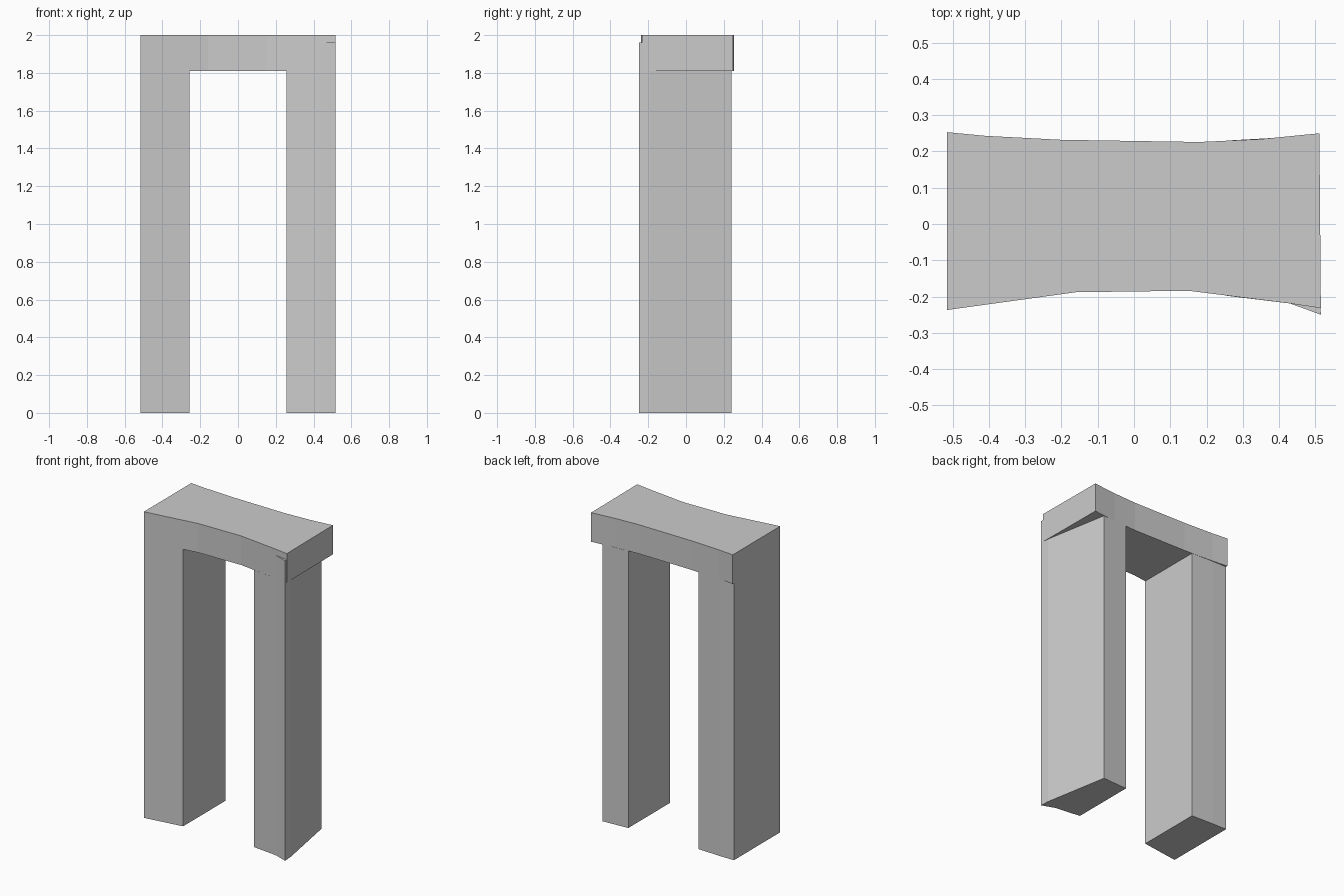
import bpy
import bmesh

cube = bpy.data.objects.get("Cube")
if cube:
    bpy.data.objects.remove(cube, do_unlink=True)

stone = bpy.data.materials.new("grey stone")
stone.use_nodes = True
grey = (0.6, 0.6, 0.6, 1)
stone.diffuse_color = grey
stone.node_tree.nodes["Principled BSDF"].inputs["Base Color"].default_value = grey


def prism(name, outline, bottom, top):
    """Extrude a plan outline upwards from bottom to top."""
    bm = bmesh.new()
    base = bm.faces.new([bm.verts.new((x, y, bottom)) for x, y in outline])
    lifted = bmesh.ops.extrude_face_region(bm, geom=[base])["geom"]
    verts = [v for v in lifted if isinstance(v, bmesh.types.BMVert)]
    bmesh.ops.translate(bm, vec=(0, 0, top - bottom), verts=verts)
    bmesh.ops.recalc_face_normals(bm, faces=bm.faces)
    mesh = bpy.data.meshes.new(name)
    bm.to_mesh(mesh)
    bm.free()
    mesh.materials.append(stone)
    obj = bpy.data.objects.new(name, mesh)
    bpy.context.collection.objects.link(obj)
    return obj


LEDGE = 1.81

# Lintel with gently concave front and back
prism("lintel", [
    (-0.515, -0.237), (-0.16, -0.188), (0.15, -0.184), (0.43, -0.219), (0.515, -0.232),
    (0.511, 0.25), (0.35, 0.234), (0.18, 0.226), (-0.2, 0.232), (-0.41, 0.243),
    (-0.515, 0.253)], LEDGE, 2)

# Pillar on the model's left, its outer side tapering towards the back
prism("left_pillar", [
    (0.256, -0.198), (0.43, -0.219), (0.515, -0.25), (0.512, -0.19),
    (0.435, 0.24), (0.256, 0.23)], 0, LEDGE)

# Pillar on the model's right
prism("right_pillar", [
    (-0.515, -0.237), (-0.256, -0.201), (-0.256, 0.234), (-0.41, 0.24),
    (-0.515, 0.241)], 0, LEDGE)

# Pillar corner that stands proud of the lintel
prism("corner_spur", [
    (0.43, -0.219), (0.515, -0.25), (0.513, -0.22)], LEDGE, 1.96)
